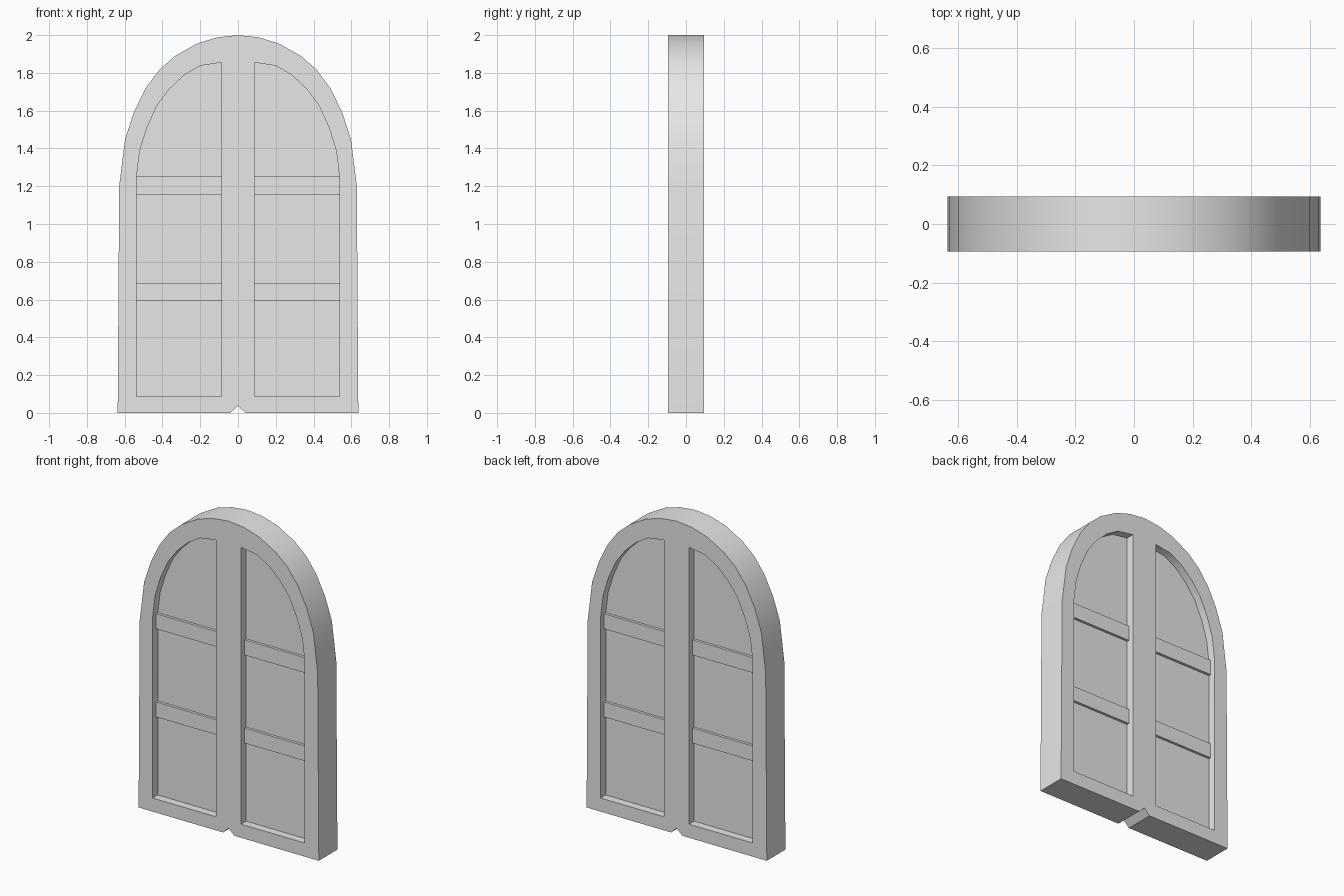
import bpy, bmesh, math
from mathutils import Matrix

if "Cube" in bpy.data.objects:
    bpy.data.objects.remove(bpy.data.objects["Cube"], do_unlink=True)

FRAME_Y, PANEL_Y, BAR_Y = 0.094, 0.043, 0.06   # half thicknesses
INNER_X, OUTER_X, SILL_Z = 0.088, 0.537, 0.087

grey = bpy.data.materials.new("plain grey")
grey.use_nodes = True
grey.diffuse_color = (0.8, 0.8, 0.8, 1)
grey.node_tree.nodes["Principled BSDF"].inputs["Base Color"].default_value = (0.8, 0.8, 0.8, 1)


def mirror(points):
    return [(-x, z) for x, z in reversed(points)]


def slab(name, outlines, half_depth):
    """Fill closed (x, z) outlines, inner ones as holes, and thicken along y."""
    curve = bpy.data.curves.new(name, "CURVE")
    curve.dimensions, curve.fill_mode = "2D", "BOTH"
    curve.extrude = half_depth
    for points in outlines:
        spline = curve.splines.new("POLY")
        spline.points.add(len(points) - 1)
        for p, (x, z) in zip(spline.points, points):
            p.co = (x, z, 0, 1)
        spline.use_cyclic_u = True
    obj = bpy.data.objects.new(name, curve)
    bpy.context.collection.objects.link(obj)
    bpy.ops.object.select_all(action="DESELECT")
    obj.select_set(True)
    bpy.context.view_layer.objects.active = obj
    bpy.ops.object.convert(target="MESH")
    obj = bpy.context.view_layer.objects.active
    obj.name = name
    # weld caps to sides and stand the slab upright
    bm = bmesh.new()
    bm.from_mesh(obj.data)
    bmesh.ops.remove_doubles(bm, verts=bm.verts, dist=0.0005)
    bm.transform(Matrix.Rotation(math.pi / 2, 4, "X"))
    bmesh.ops.recalc_face_normals(bm, faces=bm.faces)
    bm.to_mesh(obj.data)
    bm.free()
    obj.data.materials.clear()
    obj.data.materials.append(grey)
    bpy.ops.object.shade_smooth_by_angle(angle=math.radians(30))
    return obj


# Arched outline, left half from the notch up to the crown
half = [(0.04, 0), (0.637, 0), (0.629, 1.2), (0.598, 1.45), (0.55, 1.595),
        (0.488, 1.72), (0.416, 1.817), (0.333, 1.89), (0.215, 1.956), (0.11, 1.988)]
outline = [(0, 0.038)] + half + [(0, 2)] + mirror(half)

# Quarter-arched opening on the left, mirrored to the right
opening = [(INNER_X, SILL_Z), (OUTER_X, SILL_Z), (OUTER_X, 1.25), (0.52, 1.387),
           (0.483, 1.507), (0.43, 1.625), (0.366, 1.712), (0.285, 1.788),
           (0.2, 1.838), (INNER_X, 1.855)]
openings = {"left": opening, "right": mirror(opening)}

# Frame with centre post
slab("arched_frame", [outline, *openings.values()], FRAME_Y)

# Recessed panels and cross bars
for side, points in openings.items():
    slab(side + "_panel", [points], PANEL_Y)
    x0, x1 = min(p[0] for p in points), max(p[0] for p in points)
    for level, z0, z1 in (("lower", 0.592, 0.688), ("upper", 1.155, 1.252)):
        slab(f"{side}_{level}_bar", [[(x0, z0), (x1, z0), (x1, z1), (x0, z1)]], BAR_Y)
